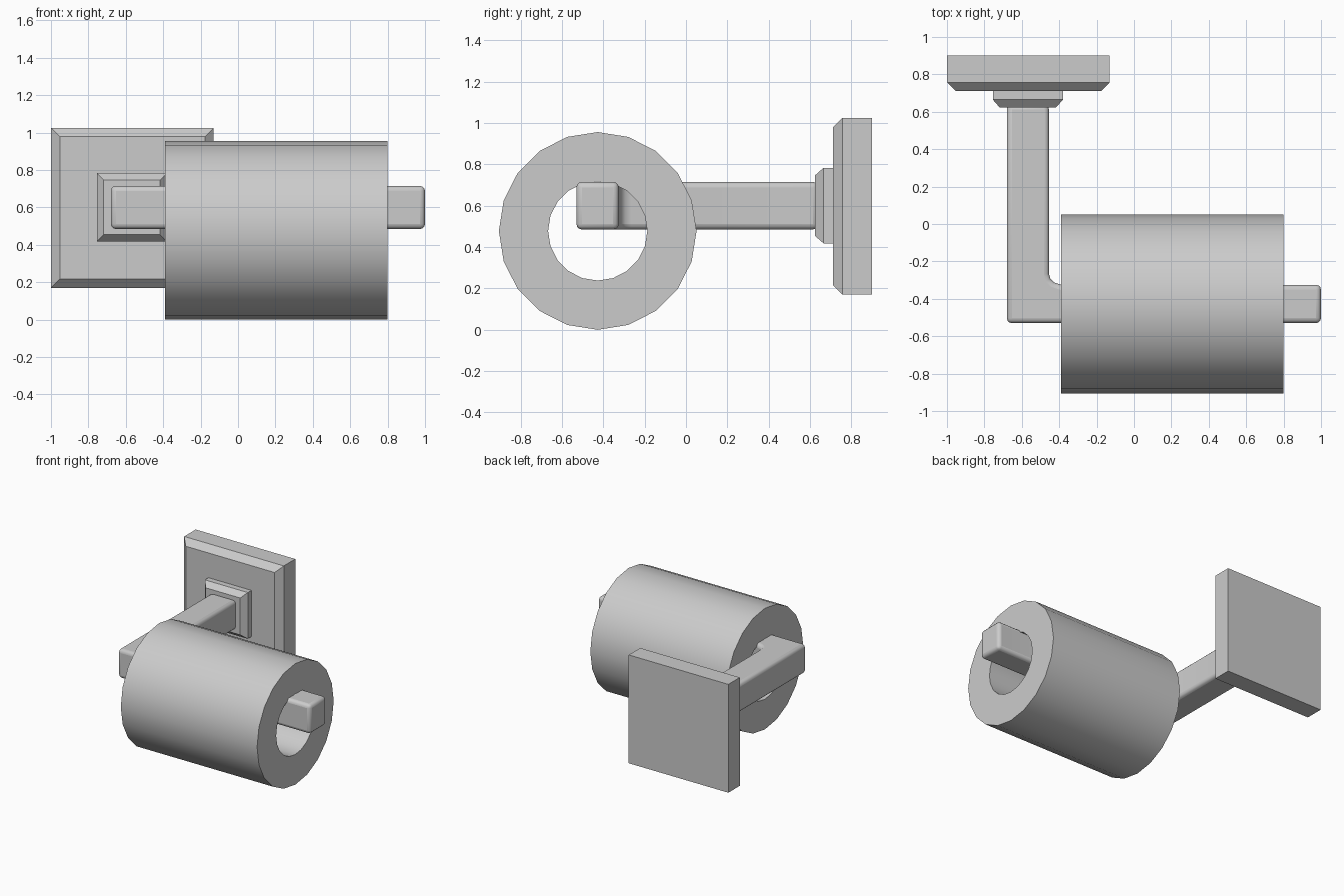
import bpy, bmesh, math

if "Cube" in bpy.data.objects:
    bpy.data.objects.remove(bpy.data.objects["Cube"])


def finish(name, bm, angle=None):
    bmesh.ops.recalc_face_normals(bm, faces=bm.faces)
    mesh = bpy.data.meshes.new(name)
    bm.to_mesh(mesh)
    bm.free()
    obj = bpy.data.objects.new(name, mesh)
    bpy.context.collection.objects.link(obj)
    if angle:
        bpy.ops.object.select_all(action='DESELECT')
        obj.select_set(True)
        bpy.context.view_layer.objects.active = obj
        bpy.ops.object.shade_smooth_by_angle(angle=math.radians(angle))
    return obj


def loft(bm, rings, closed=False):
    """Skin quads between rings; cap the ends unless the rings form a loop."""
    vs = [[bm.verts.new(p) for p in r] for r in rings]
    n = len(vs[0])
    pairs = list(zip(vs, vs[1:])) + ([(vs[-1], vs[0])] if closed else [])
    for a, b in pairs:
        for i in range(n):
            j = (i + 1) % n
            bm.faces.new((a[i], a[j], b[j], b[i]))
    if not closed:
        bm.faces.new(vs[0])
        bm.faces.new(vs[-1])


def chamfered_plate(name, x0, x1, z0, z1, y_front, y_mid, y_back, inset):
    def rect(y, d):
        return [(x0 + d, y, z0 + d), (x1 - d, y, z0 + d),
                (x1 - d, y, z1 - d), (x0 + d, y, z1 - d)]
    bm = bmesh.new()
    loft(bm, [rect(y_front, inset), rect(y_mid, 0), rect(y_back, 0)])
    return finish(name, bm)


# Wall plate and the collar the arm grows from
chamfered_plate("wall_plate", -1.0, -0.13, 0.17, 1.025, 0.71, 0.757, 0.90, 0.047)
chamfered_plate("arm_collar", -0.755, -0.38, 0.418, 0.783, 0.623, 0.665, 0.712, 0.037)

# L-shaped arm with filleted inner corner and rounded edges
outline = [(-0.68, 0.64), (-0.68, -0.53), (1.0, -0.53), (1.0, -0.325),
           (-0.39, -0.325), (-0.428, -0.312), (-0.447, -0.293), (-0.455, -0.265),
           (-0.455, 0.64)]
bm = bmesh.new()
loft(bm, [[(x, y, z) for x, y in outline] for z in (0.485, 0.715)])
arm = finish("arm", bm, 40)
bevel = arm.modifiers.new("rounded_edges", 'BEVEL')
bevel.width = 0.027
bevel.segments = 3
bevel.limit_method = 'ANGLE'
bevel.angle_limit = math.radians(60)

# Hollow paper roll, 20 sides, hanging on the arm
def circle(x, r, n=20):
    return [(x, -0.427 + r * math.cos(2 * math.pi * i / n),
             0.478 + r * math.sin(2 * math.pi * i / n)) for i in range(n)]

bm = bmesh.new()
loft(bm, [circle(-0.39, 0.478), circle(0.80, 0.478),
          circle(0.80, 0.24), circle(-0.39, 0.24)], closed=True)
finish("paper_roll", bm, 35)
